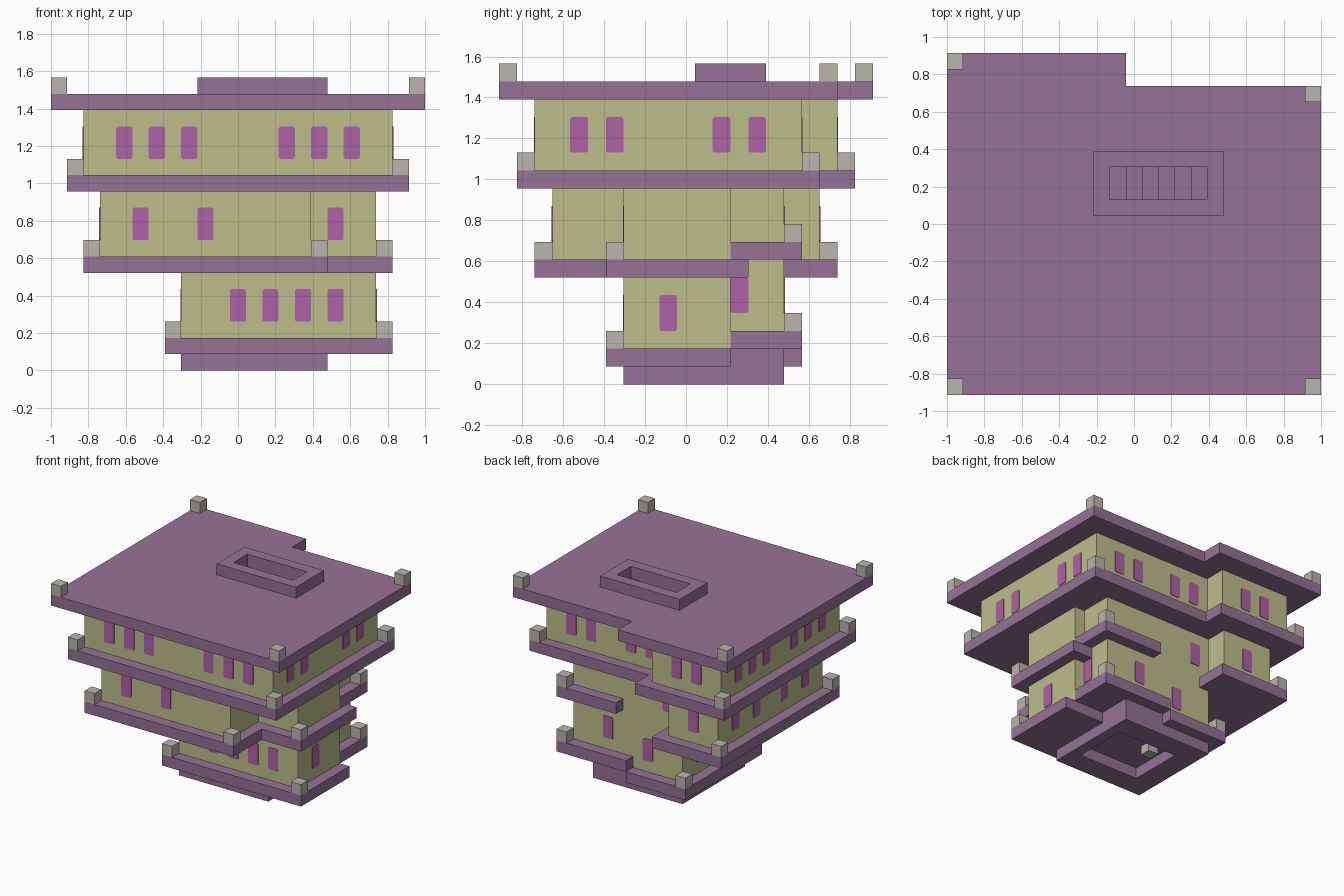
import bpy
import bmesh
from mathutils import Vector

cube = bpy.data.objects.get("Cube")
if cube:
    bpy.data.objects.remove(cube, do_unlink=True)

# The whole tower sits on a block grid of 23 x 21 x 18 cells
U = 2 / 23


def pos(x, y, z):
    return Vector(((x - 11.5) * U, (y - 10.5) * U, z * U))


def material(name, color):
    m = bpy.data.materials.new(name)
    m.use_nodes = True
    m.diffuse_color = (*color, 1)
    m.node_tree.nodes["Principled BSDF"].inputs["Base Color"].default_value = (*color, 1)
    return m


PURPLE = material("purple slab", (0.305, 0.168, 0.305))
YELLOW = material("sandy wall", (0.51, 0.515, 0.26))
PINK = material("magenta window", (0.43, 0.12, 0.39))
GREY = material("pale grey lamp", (0.49, 0.46, 0.42))


def finish(name, bm, mat):
    bmesh.ops.recalc_face_normals(bm, faces=bm.faces)
    mesh = bpy.data.meshes.new(name)
    bm.to_mesh(mesh)
    bm.free()
    mesh.materials.append(mat)
    ob = bpy.data.objects.new(name, mesh)
    bpy.context.scene.collection.objects.link(ob)
    return ob


def add_prism(bm, ring, offset):
    """Extrude a ring of points along an offset."""
    face = bm.faces.new([bm.verts.new(p) for p in ring])
    out = bmesh.ops.extrude_face_region(bm, geom=[face], use_keep_orig=True)
    moved = [v for v in out["geom"] if isinstance(v, bmesh.types.BMVert)]
    bmesh.ops.translate(bm, verts=moved, vec=offset)


def storey(name, outline, z0, z1, mat):
    bm = bmesh.new()
    add_prism(bm, [pos(x, y, z0) for x, y in outline], Vector((0, 0, (z1 - z0) * U)))
    return finish(name, bm, mat)


def rect(x0, y0, x1, y1):
    return [(x0, y0), (x1, y0), (x1, y1), (x0, y1)]


def notched(inset):
    """Full footprint with a notch in the back right corner."""
    i, j = inset, 23 - inset
    return [(i, i), (j, i), (j, 19 - i), (11 - i, 19 - i), (11 - i, 21 - i), (i, 21 - i)]


def frame(name, outer, inner, z0, z1):
    """Rectangular kerb around an opening."""
    (a, b, c, d), (e, f, g, h) = outer, inner
    bm = bmesh.new()
    for r in ((a, b, c, f), (a, h, c, d), (a, f, e, h), (g, f, c, h)):
        add_prism(bm, [pos(x, y, z0) for x, y in rect(*r)], Vector((0, 0, (z1 - z0) * U)))
    return finish(name, bm, PURPLE)


def lamps(name, z, cells):
    bm = bmesh.new()
    for x, y in cells:
        add_prism(bm, [pos(*p, z) for p in rect(x, y, x + 1, y + 1)], Vector((0, 0, U)))
    return finish(name, bm, GREY)


def windows(name, axis, plane, sign, z, starts):
    """Thin plates, one cell wide and two high, with clipped corners."""
    c = 0.1
    shape = [(c, 0), (1 - c, 0), (1, c), (1, 2 - c), (1 - c, 2), (c, 2), (0, 2 - c), (0, c)]
    bm = bmesh.new()
    for s in starts:
        if axis == "y":
            ring = [pos(s + a, plane, z + b) for a, b in shape]
            offset = Vector((0, sign * 0.004, 0))
        else:
            ring = [pos(plane, s + a, z + b) for a, b in shape]
            offset = Vector((sign * 0.004, 0, 0))
        add_prism(bm, ring, offset)
    return finish(name, bm, PINK)


# Base, hollow underneath, with a hanging lamp
frame("base_plinth", (8, 7, 17, 16), (10, 9, 16, 14), 0, 1)
storey("base_back_block", rect(13, 13, 17, 16), 0.98, 2, PURPLE)
storey("underside_lamp", rect(11, 12, 12, 13), 0.2, 1.1, GREY)

# First storey
storey("first_slab", [(7, 6), (21, 6), (21, 13), (13, 13), (13, 17), (7, 17)], 1, 2, PURPLE)
storey("first_raised_slab", rect(13, 13, 20, 17), 1.98, 3, PURPLE)
storey("first_wall", [(8, 7), (20, 7), (20, 13), (19, 13), (19, 16), (8, 16)], 2, 6.5, YELLOW)
lamps("first_lamps", 2, [(7, 6), (20, 6), (7, 16)])
lamps("first_raised_lamp", 3, [(19, 16)])

# Second storey
storey("second_slab", [(2, 2), (17, 2), (17, 6), (21, 6), (21, 14), (18.5, 14), (18.5, 15.5),
                       (9, 15.5), (9, 19), (2, 19)], 6, 7, PURPLE)
storey("second_raised_slab", rect(14, 13, 20, 17), 7, 8, PURPLE)
storey("second_wall", [(3, 3), (16, 3), (16, 7), (20, 7), (20, 13), (19, 13), (19, 16),
                       (8, 16), (8, 18), (3, 18)], 6.5, 11.5, YELLOW)
lamps("second_lamps", 7, [(2, 2), (16, 2), (20, 6), (2, 18)])
lamps("second_raised_lamp", 8, [(19, 16)])

# Third storey
storey("third_slab", notched(1), 11, 12, PURPLE)
storey("third_wall", notched(2), 11.5, 16, YELLOW)
lamps("third_lamps", 12, [(1, 1), (21, 1), (1, 19), (21, 17)])

# Roof with a stair opening
roof = storey("roof_slab", notched(0), 16, 17, PURPLE)
cutter = storey("stair_cutter", rect(10, 12, 16, 14), 15, 19, PURPLE)
cutter.hide_render = True
cutter.hide_viewport = True
cut = roof.modifiers.new("stair_opening", "BOOLEAN")
cut.operation = "DIFFERENCE"
cut.solver = "EXACT"
cut.object = cutter
frame("roof_kerb", (9, 11, 17, 15), (10, 12, 16, 14), 17, 18)
for i in range(6):
    storey(f"stair_step_{i + 1}", rect(10 + i, 12, 11 + i, 14), 15.9, 16.1 + i * 0.16, PURPLE)
lamps("roof_lamps", 17, [(0, 0), (22, 0), (0, 20), (22, 18)])

# Windows: name, facing axis, wall plane, outward sign, sill height, cells
for args in (
    ("first_front_windows", "y", 7, -1, 3, (11, 13, 15, 17)),
    ("first_right_window", "x", 20, 1, 3, (9,)),
    ("first_right_raised_window", "x", 19, 1, 4, (13,)),
    ("first_back_window", "y", 16, 1, 3, (11,)),
    ("first_back_raised_window", "y", 16, 1, 4, (15,)),
    ("first_left_windows", "x", 8, -1, 3, (9, 13)),
    ("second_front_windows", "y", 3, -1, 8, (5, 9)),
    ("second_recessed_window", "y", 7, -1, 8, (17,)),
    ("second_back_window", "y", 16, 1, 8, (9,)),
    ("second_wing_window", "y", 18, 1, 8, (5,)),
    ("second_left_windows", "x", 3, -1, 8, (5, 8, 12, 15)),
    ("third_front_windows", "y", 2, -1, 13, (4, 6, 8, 14, 16, 18)),
    ("third_right_windows", "x", 21, 1, 13, (4, 6, 12, 14)),
    ("third_back_windows", "y", 17, 1, 13, (10, 12, 16, 18)),
    ("third_wing_windows", "y", 19, 1, 13, (4, 6)),
    ("third_left_windows", "x", 2, -1, 13, (4, 6, 8, 12, 14, 16)),
):
    windows(*args)
